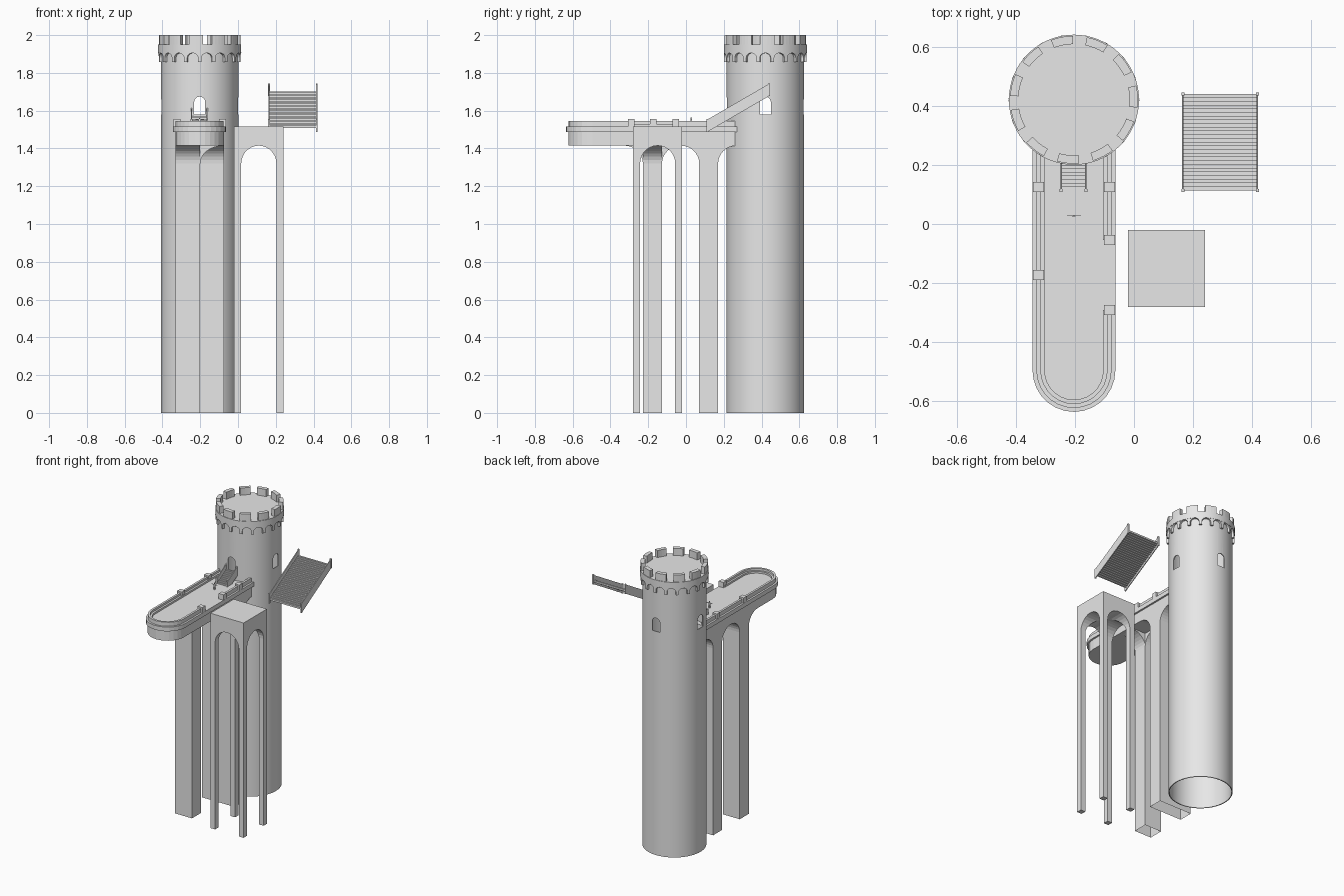
import bpy
import bmesh
import math
from mathutils import Vector, Matrix

cube = bpy.data.objects.get("Cube")
if cube:
    bpy.data.objects.remove(cube, do_unlink=True)

stone = bpy.data.materials.new("pale_stone")
stone.use_nodes = True
GREY = (0.8, 0.8, 0.8, 1)
stone.diffuse_color = GREY
stone.node_tree.nodes["Principled BSDF"].inputs["Base Color"].default_value = GREY

CX, TY = -0.203, 0.42          # tower axis
UNDER, FLOOR = 1.415, 1.517    # platform underside and floor
SPRING = 1.32                  # height where arches start


def finish(name, bm, smooth=False):
    bmesh.ops.recalc_face_normals(bm, faces=bm.faces)
    mesh = bpy.data.meshes.new(name)
    bm.to_mesh(mesh)
    bm.free()
    mesh.materials.append(stone)
    ob = bpy.data.objects.new(name, mesh)
    bpy.context.collection.objects.link(ob)
    if smooth:
        smooth_by_angle(ob)
    return ob


def smooth_by_angle(ob):
    bpy.ops.object.select_all(action='DESELECT')
    ob.select_set(True)
    bpy.context.view_layer.objects.active = ob
    bpy.ops.object.shade_smooth_by_angle(angle=math.radians(30))


def add_prism(bm, pts, axis, a, b, matrix=None):
    """Extrude a 2D outline from a to b along an axis."""
    place = {'x': lambda p: (a, p[0], p[1]),
             'y': lambda p: (p[0], a, p[1]),
             'z': lambda p: (p[0], p[1], a)}[axis]
    step = Vector([(b - a) * (axis == k) for k in 'xyz'])
    low = [bm.verts.new(place(p)) for p in pts]
    high = [bm.verts.new(v.co + step) for v in low]
    bm.faces.new(low)
    bm.faces.new(high[::-1])
    for i in range(len(pts)):
        j = (i + 1) % len(pts)
        bm.faces.new((low[i], low[j], high[j], high[i]))
    if matrix:
        bmesh.ops.transform(bm, matrix=matrix, verts=low + high)


def prism(name, pts, axis, a, b, smooth=False, open_base=False):
    bm = bmesh.new()
    add_prism(bm, pts, axis, a, b)
    if open_base:
        base = [f for f in bm.faces if all(v.co.z < 0.001 for v in f.verts)]
        bmesh.ops.delete(bm, geom=base, context='FACES_ONLY')
    return finish(name, bm, smooth)


def add_box(bm, x0, x1, y0, y1, z0, z1):
    add_prism(bm, [(x0, y0), (x1, y0), (x1, y1), (x0, y1)], 'z', z0, z1)


def arc(cx, cy, rx, ry, start, end, n):
    angles = [math.radians(start + (end - start) * i / n) for i in range(n + 1)]
    return [(cx + rx * math.cos(t), cy + ry * math.sin(t)) for t in angles]


def circle(r, n=64):
    return arc(CX, TY, r, r, 0, 360, n)[:-1]


def archway(c, half, base, spring, rise):
    """Round headed opening outline."""
    return [(c - half, base), (c + half, base)] + arc(c, spring, half, rise, 0, 180, 14)


def cut(ob, *cutters):
    for c in cutters:
        c.hide_render = True
        mod = ob.modifiers.new("cut", 'BOOLEAN')
        mod.operation = 'DIFFERENCE'
        mod.solver = 'EXACT'
        mod.object = c
        bpy.context.view_layer.objects.active = ob
        bpy.ops.object.modifier_apply(modifier=mod.name)
        bpy.data.objects.remove(c, do_unlink=True)


# Tower: hollow shell with four arched windows
tower = prism("tower_shell", circle(0.205), 'z', 0, 1.91)
cut(tower,
    prism("hollow_cutter", circle(0.199), 'z', -0.1, 1.9),
    prism("window_cutter_x", archway(TY, 0.029, 1.58, 1.645, 0.029), 'x', -0.6, 0.2),
    prism("window_cutter_y", archway(CX, 0.029, 1.58, 1.645, 0.029), 'y', 0.1, 0.8))
smooth_by_angle(tower)
prism("tower_crown", circle(0.22), 'z', 1.905, 1.95, smooth=True)


def ring_of(name, count, start, pts_at):
    """Repeat an outline around the tower axis."""
    bm = bmesh.new()
    for i in range(count):
        turn = Matrix.Translation((CX, TY, 0)) @ Matrix.Rotation(
            math.radians(start) + math.tau * i / count, 4, 'Z')
        pts, axis, a, b = pts_at
        add_prism(bm, pts, axis, a, b, turn)
    return finish(name, bm)


# Corbels flaring into little arches under the crown
CORBELS = 18
half = math.pi * 0.218 / CORBELS
flare = arc(half, 1.88, half - 0.009, 0.025, 180, 90, 5)
corbel = [(0.009, 1.858)] + flare + [(half, 1.908)]
corbel += [(-x, z) for x, z in reversed(corbel)]
ring_of("corbels", CORBELS, 90, (corbel, 'x', 0.198, 0.218))

# Battlement teeth
span = 10
tooth = arc(0, 0, 0.216, 0.216, -span, span, 4) + arc(0, 0, 0.188, 0.188, span, -span, 4)
ring_of("battlements", 11, 101, (tooth, 'z', 1.949, 2.0))


# Round-ended platform
def u_path(off, left_y, right_y):
    return [(CX - off, left_y)] + arc(CX, -0.495, off, off, 180, 360, 14) + [(CX + off, right_y)]


prism("platform_body", u_path(0.128, 0.27, 0.27), 'z', UNDER, 1.488)
prism("platform_floor", u_path(0.14, 0.27, 0.27), 'z', 1.487, FLOOR)

# Stepped parapet, open on the left side beside the square block
for name, outer, inner, top in (("parapet", 0.127, 0.112, 1.545),
                                ("parapet_step", 0.113, 0.099, 1.53)):
    wall = u_path(outer, 0.26, -0.29) + u_path(inner, 0.26, -0.29)[::-1]
    prism(name, wall, 'z', FLOOR - 0.002, top)
    bm = bmesh.new()
    add_box(bm, CX + inner, CX + outer, -0.054, 0.26, FLOOR - 0.002, top)
    finish(name + "_short", bm)

bm = bmesh.new()
for side, y in ((-1, 0.125), (-1, -0.173), (1, 0.125), (1, -0.054), (1, -0.29)):
    x = CX + side * 0.1205
    add_box(bm, x - 0.0185, x + 0.0185, y - 0.017, y + 0.017, FLOOR - 0.002, 1.555)
finish("parapet_posts", bm)


# Piers with quarter-arch haunches on both sides
def pier_outline(a, b, r):
    rise = UNDER - SPRING
    left = arc(a - r, SPRING, r, rise, 0, 90, 8)
    right = arc(b + r, SPRING, r, rise, 90, 180, 8)
    top = UNDER + 0.003
    return ([(a, 0)] + left + [(a - r, top), (b + r, top)] + right + [(b, 0)])


XL, XR = CX - 0.128, CX + 0.128
prism("tower_side_pier", pier_outline(0.07, 0.17, 0.098), 'x', XL, XR, open_base=True)
prism("front_pier", pier_outline(-0.228, -0.127, 0.098), 'x', XL, -0.2, open_base=True)
haunch = arc(XR, SPRING, XR + 0.2, UNDER - SPRING, 180, 90, 8) + [(XR, UNDER + 0.003), (-0.2, UNDER + 0.003)]
prism("front_pier_haunch", haunch, 'y', -0.228, -0.127)

# Square block on four legs with crossing vaults
BX, BY = 0.11, -0.15
bm = bmesh.new()
add_box(bm, BX - 0.13, BX + 0.13, BY - 0.13, BY + 0.13, 0, FLOOR)
block = finish("vaulted_block", bm)
cut(block,
    prism("vault_cutter_x", archway(BY, 0.093, -0.1, SPRING, 0.095), 'x', -0.3, 0.5),
    prism("vault_cutter_y", archway(BX, 0.093, -0.1, SPRING, 0.095), 'y', -0.5, 0.3))


# Sloping stepped bridges with side boards and end posts
def bridge(name, x0, x1, y0, y1, steps):
    slope = 0.58

    def rise(y):
        return 1.485 + slope * (y - 0.108)
    bm = bmesh.new()
    depth = (y1 - y0) / steps
    for i in range(steps):
        y = y0 + i * depth
        z = rise(y) + 0.033
        add_box(bm, x0, x1, y, y + depth, z - 0.012, z)
    finish(name + "_treads", bm)
    bm = bmesh.new()
    for x in (x0, x1):
        board = [(y0, rise(y0)), (y1, rise(y1)), (y1, rise(y1) + 0.065), (y0, rise(y0) + 0.065)]
        add_prism(bm, board, 'x', x - 0.003, x + 0.003)
        for y in (y0, y1):
            add_box(bm, x - 0.005, x + 0.005, y - 0.005, y + 0.005, rise(y), rise(y) + 0.068)
    finish(name + "_sides", bm)


bridge("large_bridge", 0.165, 0.417, 0.113, 0.439, 26)
bridge("tower_steps", -0.246, -0.163, 0.113, 0.222, 9)

# Tiny standing figure with arms held out
bm = bmesh.new()
FY = 0.028
for s in (-1, 1):
    add_box(bm, CX + s * 0.003 - 0.002, CX + s * 0.003 + 0.002, FY - 0.002, FY + 0.002, FLOOR, 1.539)
add_box(bm, CX - 0.006, CX + 0.006, FY - 0.003, FY + 0.003, 1.538, 1.556)
add_box(bm, CX - 0.023, CX + 0.023, FY - 0.0015, FY + 0.0015, 1.551, 1.554)
add_box(bm, CX - 0.003, CX + 0.003, FY - 0.003, FY + 0.003, 1.557, 1.565)
finish("small_figure", bm)
